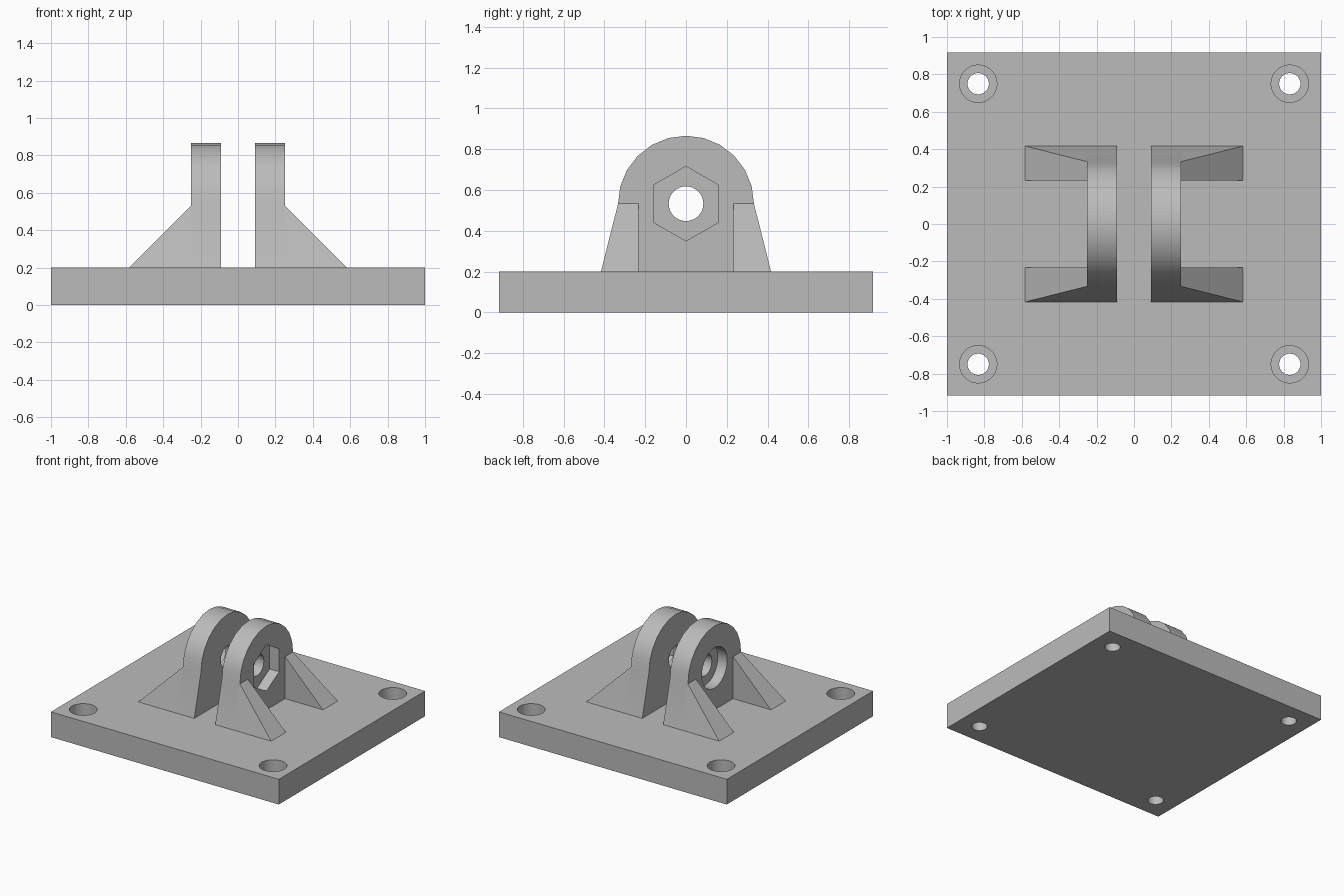
import bpy, bmesh
from math import pi, sin, cos, radians

cube = bpy.data.objects.get("Cube")
if cube:
    bpy.data.objects.remove(cube, do_unlink=True)

grey = bpy.data.materials.new("plain grey")
grey.use_nodes = True
grey.diffuse_color = (0.5, 0.5, 0.5, 1)
grey.node_tree.nodes["Principled BSDF"].inputs["Base Color"].default_value = (0.5, 0.5, 0.5, 1)


def finish(name, bm):
    bmesh.ops.recalc_face_normals(bm, faces=bm.faces)
    mesh = bpy.data.meshes.new(name)
    bm.to_mesh(mesh)
    bm.free()
    mesh.materials.append(grey)
    obj = bpy.data.objects.new(name, mesh)
    bpy.context.collection.objects.link(obj)
    return obj


def prism(name, outline, axis, start, end):
    """Extrude a 2D outline along x (outline in y, z) or z (outline in x, y)."""
    bm = bmesh.new()
    place = (lambda p, t: (t, *p)) if axis == "x" else (lambda p, t: (*p, t))
    rings = [[bm.verts.new(place(p, t)) for p in outline] for t in (start, end)]
    for ring in rings:
        bm.faces.new(ring)
    n = len(outline)
    for i in range(n):
        j = (i + 1) % n
        bm.faces.new((rings[0][i], rings[0][j], rings[1][j], rings[1][i]))
    return finish(name, bm)


def ring_points(centre, radius, sides, first=0.0, sweep=2 * pi, closed=True):
    steps = sides if closed else sides + 1
    return [(centre[0] + radius * cos(first + sweep * i / sides),
             centre[1] + radius * sin(first + sweep * i / sides)) for i in range(steps)]


def cut(obj, outline, axis, start, end):
    cutter = prism("cutter", outline, axis, start, end)
    cutter.hide_render = True
    mod = obj.modifiers.new("cut", "BOOLEAN")
    mod.operation = "DIFFERENCE"
    mod.solver = "EXACT"
    mod.object = cutter
    bpy.context.view_layer.objects.active = obj
    bpy.ops.object.modifier_apply(modifier=mod.name)
    bpy.data.objects.remove(cutter, do_unlink=True)


def smooth(obj):
    bpy.ops.object.select_all(action="DESELECT")
    obj.select_set(True)
    bpy.context.view_layer.objects.active = obj
    bpy.ops.object.shade_smooth_by_angle(angle=radians(30))


# Base plate with four counterbored screw holes
TOP = 0.2
W, D = 1.0, 0.917
plate = prism("base_plate", [(-W, -D), (W, -D), (W, D), (-W, D)], "z", 0, TOP)
for x in (-0.833, 0.833):
    for y in (-0.75, 0.75):
        cut(plate, ring_points((x, y), 0.1, 32), "z", 0.085, 0.3)
        cut(plate, ring_points((x, y), 0.057, 32), "z", -0.1, 0.3)
smooth(plate)

# Clevis lugs: tapered foot, round head, pin hole and outer recess
INNER, OUTER, FOOT = 0.092, 0.25, 0.417
PIVOT, HEAD = (0, 0.533), 0.333
profile = [(-FOOT, TOP), (FOOT, TOP)] + ring_points(PIVOT, HEAD, 12, 0, pi, closed=False)
recesses = {1: ring_points(PIVOT, 0.183, 6, pi / 2),    # hexagonal nut pocket
            -1: ring_points(PIVOT, 0.16, 32)}           # round bolt head pocket
for side, label in ((1, "left"), (-1, "right")):
    lug = prism(label + "_lug", profile, "x", side * INNER, side * OUTER)
    cut(lug, recesses[side], "x", side * (OUTER - 0.083), side * 0.4)
    cut(lug, ring_points(PIVOT, 0.085, 32), "x", side * 0.02, side * 0.4)
    smooth(lug)

    # Sloping gussets, flush with the tapered lug edges
    for face, end in ((-1, "front"), (1, "back")):
        bm = bmesh.new()
        for x, y, z in ((OUTER, 0.233, TOP), (OUTER, FOOT, TOP),
                        (0.583, 0.233, TOP), (0.583, FOOT, TOP),
                        (OUTER, 0.233, PIVOT[1]), (OUTER, HEAD, PIVOT[1])):
            bm.verts.new((side * x, face * y, z))
        bmesh.ops.convex_hull(bm, input=bm.verts)
        bmesh.ops.dissolve_limit(bm, angle_limit=radians(1), verts=bm.verts, edges=bm.edges)
        finish(label + "_" + end + "_gusset", bm)
